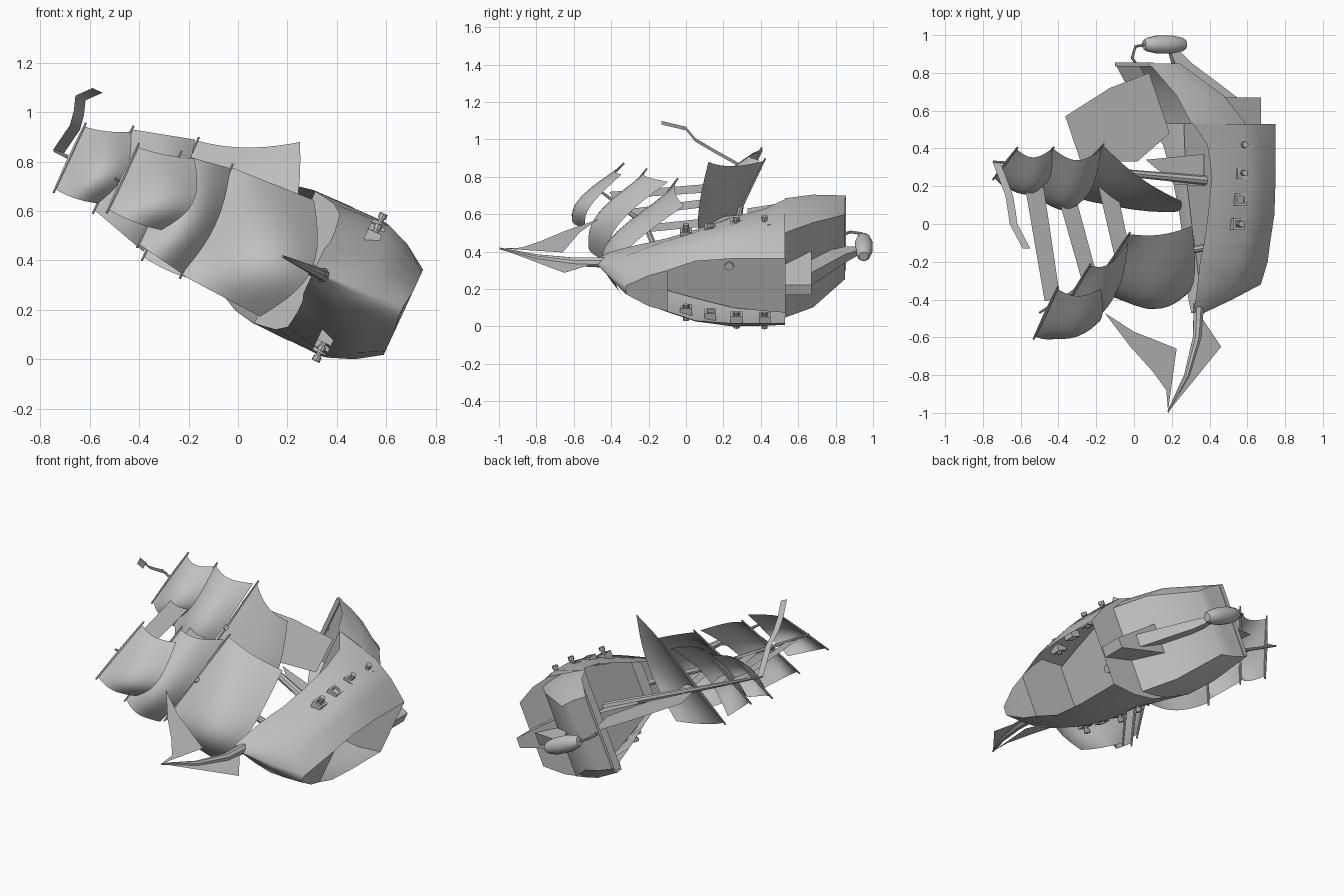
import bpy, bmesh, math
from mathutils import Matrix, Vector

cube = bpy.data.objects.get("Cube")
if cube:
    bpy.data.objects.remove(cube, do_unlink=True)

grey = bpy.data.materials.new("plain grey")
grey.use_nodes = True
grey.diffuse_color = (0.53, 0.53, 0.53, 1)
grey.node_tree.nodes["Principled BSDF"].inputs["Base Color"].default_value = (0.53, 0.53, 0.53, 1)

# Ship frame: x across, y aft, z up the masts; the whole ship heels over
side, up = Vector((0.42, 0, 0.907)), Vector((-0.907, 0, 0.42))
HEEL = Matrix.Translation((0.67, 0, 0.19)) @ Matrix((side, (0, 1, 0), up)).transposed().to_4x4()


def add(name, verts, faces, smooth=40):
    mesh = bpy.data.meshes.new(name)
    mesh.from_pydata([tuple(v) for v in verts], [], faces)
    bm = bmesh.new()
    bm.from_mesh(mesh)
    bmesh.ops.recalc_face_normals(bm, faces=bm.faces)
    bm.to_mesh(mesh)
    bm.free()
    ob = bpy.data.objects.new(name, mesh)
    bpy.context.collection.objects.link(ob)
    ob.matrix_world = HEEL
    mesh.materials.append(grey)
    if smooth:
        bpy.ops.object.select_all(action='DESELECT')
        ob.select_set(True)
        bpy.context.view_layer.objects.active = ob
        bpy.ops.object.shade_smooth_by_angle(angle=math.radians(smooth))
    return ob


def loft(name, rings, closed=False, caps=(), skip=lambda i, j: False):
    n = len(rings[0])
    faces = []
    for i in range(len(rings) - 1):
        for j in range(n if closed else n - 1):
            if not skip(i, j):
                k = (j + 1) % n
                faces.append((i*n + j, i*n + k, i*n + n + k, i*n + n + j))
    faces += [tuple(range(i*n, i*n + n)) for i in caps]
    return add(name, [p for r in rings for p in r], faces)


def rod(name, path, radii, sides=8):
    pts = [Vector(p) for p in path]
    rings = []
    for i, p in enumerate(pts):
        d = pts[min(i + 1, len(pts) - 1)] - pts[max(i - 1, 0)]
        q = d.to_track_quat('Z', 'Y')
        rings.append([p + q @ Vector((radii[i] * math.cos(t), radii[i] * math.sin(t), 0))
                      for t in (math.tau * k / sides for k in range(sides))])
    return loft(name, rings, True, (0, len(rings) - 1))


def box(name, x, y, z):
    return loft(name, [[(x[0], b, z[0]), (x[1], b, z[0]), (x[1], b, z[1]), (x[0], b, z[1])]
                       for b in y], True, (0, 1))


def sheet(name, outline):
    # Flat sail on the centre plane, given as (y, z) points
    return add(name, [(0, y, z) for y, z in outline], [tuple(range(len(outline)))], 0)


def hull_ring(row):
    y, keel, rail, *widths = row
    pts = [(w, y, keel + (rail - keel) * t) for w, t in zip(widths, (0, 0.25, 0.5, 1))]
    return [(-a, b, c) for a, b, c in reversed(pts)] + pts


# Main hull: y, keel height, rail height, then half widths going up
main_rows = [
    (-0.47, 0.33, 0.40, 0.003, 0.005, 0.007, 0.01),
    (-0.40, 0.17, 0.40, 0.01, 0.04, 0.06, 0.045),
    (-0.32, 0.01, 0.40, 0.025, 0.07, 0.11, 0.07),
    (-0.20, 0.0, 0.40, 0.09, 0.13, 0.165, 0.10),
    (-0.10, 0.0, 0.39, 0.12, 0.17, 0.205, 0.13),
    (0.05, 0.0, 0.39, 0.175, 0.225, 0.255, 0.18),
    (0.25, 0.0, 0.40, 0.19, 0.256, 0.295, 0.25),
    (0.42, 0.0, 0.44, 0.19, 0.256, 0.30, 0.28),
    (0.53, 0.0, 0.53, 0.19, 0.262, 0.30, 0.295)]
# The bottom stays open amidships, between two bulkheads
loft("hull", [hull_ring(r) for r in main_rows], caps=(0, 4, 8),
     skip=lambda i, j: j == 3 and i >= 4)

# Stern castle with sloping counter
stern_rows = [
    (0.53, 0.20, 0.54, 0.25, 0.28, 0.30, 0.296),
    (0.68, 0.33, 0.62, 0.25, 0.27, 0.285, 0.28),
    (0.85, 0.56, 0.75, 0.19, 0.20, 0.21, 0.215)]
loft("stern_castle", [hull_ring(r) for r in stern_rows], caps=(2,))

# Decks, kept inside the inward-leaning sides
loft("main_deck", [[(s * (r[5] * 0.33 + r[6] * 0.6), r[0], 0.32) for s in (-1, 1)] for r in main_rows[1:]])
loft("quarter_deck", [[(-w, y, z), (w, y, z)] for y, z, w in
                      ((0.53, 0.32, 0.285), (0.53, 0.48, 0.29), (0.70, 0.5, 0.27), (0.85, 0.62, 0.2))])
box("transom_rail", (-0.215, 0.215), (0.835, 0.855), (0.725, 0.75))

# Rudder, widening upwards, and its tapering brace to the lantern
loft("rudder", [[(-w, 0.53, z), (w, 0.53, z), (w, 0.67, z), (-w, 0.67, z)]
                for z, w in ((0.01, 0.03), (0.34, 0.09))], True, (0, 1))
loft("lantern_brace", [[(-w, y, z - h), (w, y, z - h), (w, y, z + h), (-w, y, z + h)]
                       for y, z, w, h in ((0.62, 0.22, 0.04, 0.14), (0.85, 0.46, 0.025, 0.05),
                                          (0.95, 0.53, 0.01, 0.015))], True, (0, 2))
rod("lantern", [(0, 0.95, z) for z in (0.44, 0.46, 0.52, 0.60, 0.66, 0.68)],
    (0.025, 0.037, 0.049, 0.049, 0.037, 0.025), 14)
rod("lantern_hook", [(0, 0.84, 0.72), (0, 0.88, 0.75), (0, 0.94, 0.73), (0, 0.95, 0.67)], [0.008] * 4)

# Gun ports with barrels on both sides
for s in (-1, 1):
    for y, w in ((0.0, 0.232), (0.13, 0.26), (0.27, 0.277), (0.42, 0.28)):
        for dy, dz, hy, hz in ((0, 0.025, 0.03, 0.006), (0, -0.025, 0.03, 0.006),
                               (0.025, 0, 0.006, 0.03), (-0.025, 0, 0.006, 0.03)):
            box("port_frame", sorted((s * (w - 0.03), s * (w + 0.015))),
                (y + dy - hy, y + dy + hy), (0.24 + dz - hz, 0.24 + dz + hz))
        if y != 0.13:
            rod("cannon", [(s * (w + d), y, 0.24) for d in (-0.04, 0.03, 0.03, 0.05)],
                (0.013, 0.011, 0.017, 0.017))

# Masts and bowsprit
rod("fore_mast", [(0, -0.12, 0.3), (0, -0.22, 0.85), (0, -0.47, 1.29)], (0.02, 0.015, 0.006))
rod("main_mast", [(0, 0.23, 0.31), (0, 0.28, 0.9), (0, 0.33, 1.56)], (0.025, 0.018, 0.006))
rod("bowsprit", [(0, -0.42, 0.36), (0, -0.6, 0.37), (0, -0.8, 0.43), (0, -0.995, 0.54)],
    (0.03, 0.024, 0.016, 0.005))


def square_sail(name, top, bottom, bulge, edge, sag):
    # top and bottom are (centre x, half width, y, z, yaw); the cloth billows
    # forward in the middle, and at its side edges by the share called edge
    n = 10
    rows = []
    for i in range(n + 1):
        v = i / n
        x, w, y, z, yaw = (t + (b - t) * v for t, b in zip(top, bottom))
        x = top[0] + (bottom[0] - top[0]) * v * v
        row = []
        for j in range(n + 1):
            u, belly = 2 * j / n - 1, math.sin(math.pi * j / n)
            push = edge * math.sin(math.pi * v) + (1 - edge) * belly * math.sin(math.pi * 0.7 * v)
            row.append((x + w * u, y + yaw * w * u - bulge * push, z - sag * v * belly))
        rows.append(row)
    loft(name, rows)
    x, w, y, z, yaw = top
    w += 0.015
    rod(name + "_yard", [(x - w, y - yaw * w, z), (x, y, z), (x + w, y + yaw * w, z)],
        (0.005, 0.009, 0.005), 6)


square_sail("fore_course", (0, 0.24, -0.21, 0.88, 0.65), (0, 0.26, -0.18, 0.52, 0.65), 0.24, 0.1, 0.11)
square_sail("fore_topsail", (0, 0.2, -0.36, 1.09, 0.7), (0, 0.235, -0.26, 0.88, 0.7), 0.18, 0.3, 0.04)
square_sail("fore_topgallant", (0.015, 0.14, -0.47, 1.26, 0.9), (0.05, 0.16, -0.44, 1.03, 0.6), 0.13, 0.3, 0.07)
square_sail("main_course", (0.02, 0.26, 0.3, 1.05, 0.45), (0.13, 0.32, 0.12, 0.67, 0), 0.1, 0.3, 0.1)
square_sail("main_topsail", (0.03, 0.18, 0.31, 1.31, 0.5), (0.03, 0.25, 0.27, 1.06, 0.5), 0.2, 0.3, 0.04)
square_sail("main_topgallant", (0, 0.14, 0.32, 1.49, 0.55), (0.04, 0.16, 0.31, 1.31, 0.55), 0.15, 0.3, 0.05)

# Fore and aft sails
sheet("spanker", [(0.33, 1.05), (0.57, 1.14), (0.72, 0.88), (0.80, 0.65), (0.48, 0.53), (0.33, 0.72)])
sheet("lower_staysail", [(0.34, 0.67), (0.37, 0.33), (0.20, 0.33), (0.21, 0.50)])
sheet("jib", [(-0.47, 0.91), (-0.65, 0.76), (-0.78, 0.63), (-0.88, 0.55), (-0.99, 0.54),
              (-0.66, 0.49), (-0.62, 0.6), (-0.57, 0.74)])
sheet("bow_sail", [(-0.46, 0.37), (-0.65, 0.23), (-0.99, 0.535), (-0.75, 0.41)])
for low, mid, high in ((1.28, 1.20, 1.40), (1.12, 0.98, 1.24), (0.86, 0.78, 0.98)):
    front = -0.2 - (mid - 0.78) * 0.45
    sheet("stay_sail", [(0.33, high), (0.28, low), (front, mid - 0.03), (front - 0.02, mid + 0.06)])

# Pennant streaming from the main mast
loft("pennant", [[(x, y, z - 0.02), (x, y, z + 0.025)] for x, y, z in
                 ((0, 0.33, 1.54), (0.12, 0.15, 1.52), (0.18, 0.05, 1.53),
                  (0.238, 0, 1.55), (0.295, -0.13, 1.5))])
